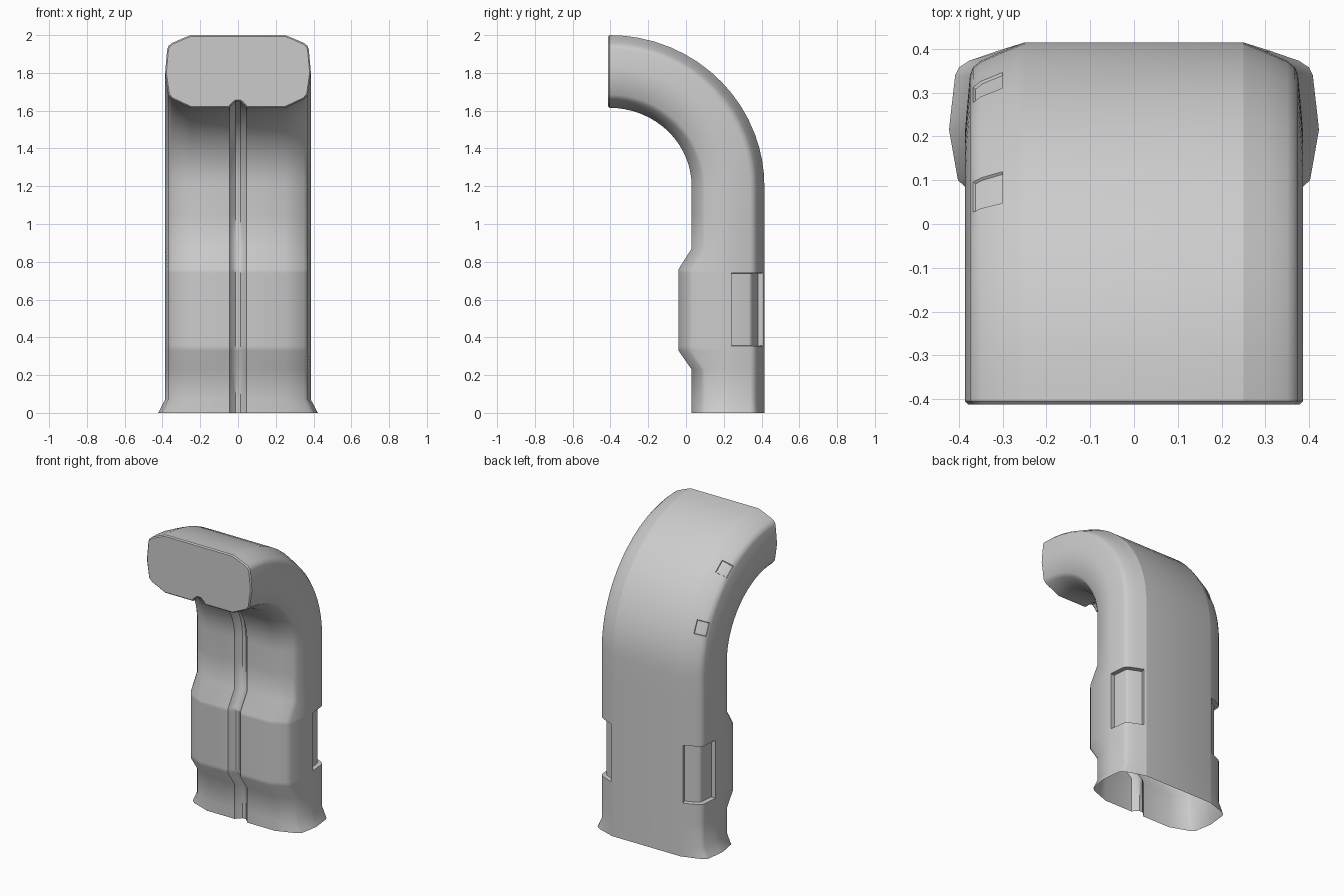
import bpy, bmesh
from math import radians, sin, cos

cube = bpy.data.objects.get("Cube")
if cube:
    bpy.data.objects.remove(cube, do_unlink=True)

# Half section: sideways distance, depth below the outer back face
HALF = [(.25, 0), (.265, .006), (.30, .02), (.35, .042), (.368, .057), (.375, .075),
        (.384, .175), (.386, .2), (.37, .315), (.35, .338), (.25, .385),
        (.045, .385), (.035, .37), (.012, .35)]
SECTION = HALF + [(-x, d) for x, d in reversed(HALF)]
COUNT = len(SECTION)

# Stations along the body: straight heights, then bend angles
HEIGHTS = [0, .07, .23, .33, .355, .74, .76, .87, 1.05]
ANGLES = [0, 5, 10, 15, 20, 26.5, 32, 38, 43.5, 49, 55.5, 61, 67, 73, 79, 84.5, 90]
BEND_Z = 1.2


def straight_point(x, d, z):
    # Flared foot
    if z == 0 and abs(x) > .25:
        x += (abs(x) - .25) * .27 * (1 if x > 0 else -1)
    # Raised band on the inner side
    if .3 < z < .8 and d > .2:
        d += .07 * min(1, (d - .2) / .12)
    return x, .415 - d, z


def bend_point(x, d, angle):
    a = radians(angle)
    return x, -.405 + (.82 - d) * cos(a), BEND_Z + (.8 - d) * sin(a)


bm = bmesh.new()
rings = [[bm.verts.new(straight_point(x, d, z)) for x, d in SECTION] for z in HEIGHTS]
rings += [[bm.verts.new(bend_point(x, d, a)) for x, d in SECTION] for a in ANGLES]
grid = {}
for r in range(len(rings) - 1):
    for s in range(COUNT):
        t = (s + 1) % COUNT
        grid[r, s] = bm.faces.new((rings[r][s], rings[r][t], rings[r + 1][t], rings[r + 1][s]))
cap = bm.faces.new(rings[-1])
bmesh.ops.recalc_face_normals(bm, faces=bm.faces[:])


def recess(faces, thickness, depth):
    bmesh.ops.inset_region(bm, faces=faces, thickness=thickness, depth=depth,
                           use_even_offset=True, use_boundary=True)


# Crisp edge between the back and the left chamfer
for r in range(len(rings) - 1):
    bm.edges.get((rings[r][0], rings[r + 1][0])).smooth = False

# Grip recesses on both back corners
grip = HEIGHTS.index(.355)
recess([grid[grip, s] for s in range(1, 6)], .002, -.028)
recess([grid[grip, COUNT - 2 - s] for s in range(1, 6)], .002, -.028)

# Two small recesses on the right shoulder
for angle in (20, 49):
    row = len(HEIGHTS) + ANGLES.index(angle)
    recess([grid[row, COUNT - 2 - s] for s in range(2, 4)], .003, -.006)

# Bevelled end face
recess([cap], .007, .007)

mesh = bpy.data.meshes.new("curved_body")
bm.to_mesh(mesh)
bm.free()
body = bpy.data.objects.new("curved_body", mesh)
bpy.context.collection.objects.link(body)

grey = bpy.data.materials.new("light_grey")
grey.use_nodes = True
colour = (.6, .6, .6, 1)
grey.diffuse_color = colour
grey.node_tree.nodes["Principled BSDF"].inputs["Base Color"].default_value = colour
mesh.materials.append(grey)

bpy.context.view_layer.objects.active = body
body.select_set(True)
bpy.ops.object.shade_smooth_by_angle(angle=radians(37), keep_sharp_edges=True)
